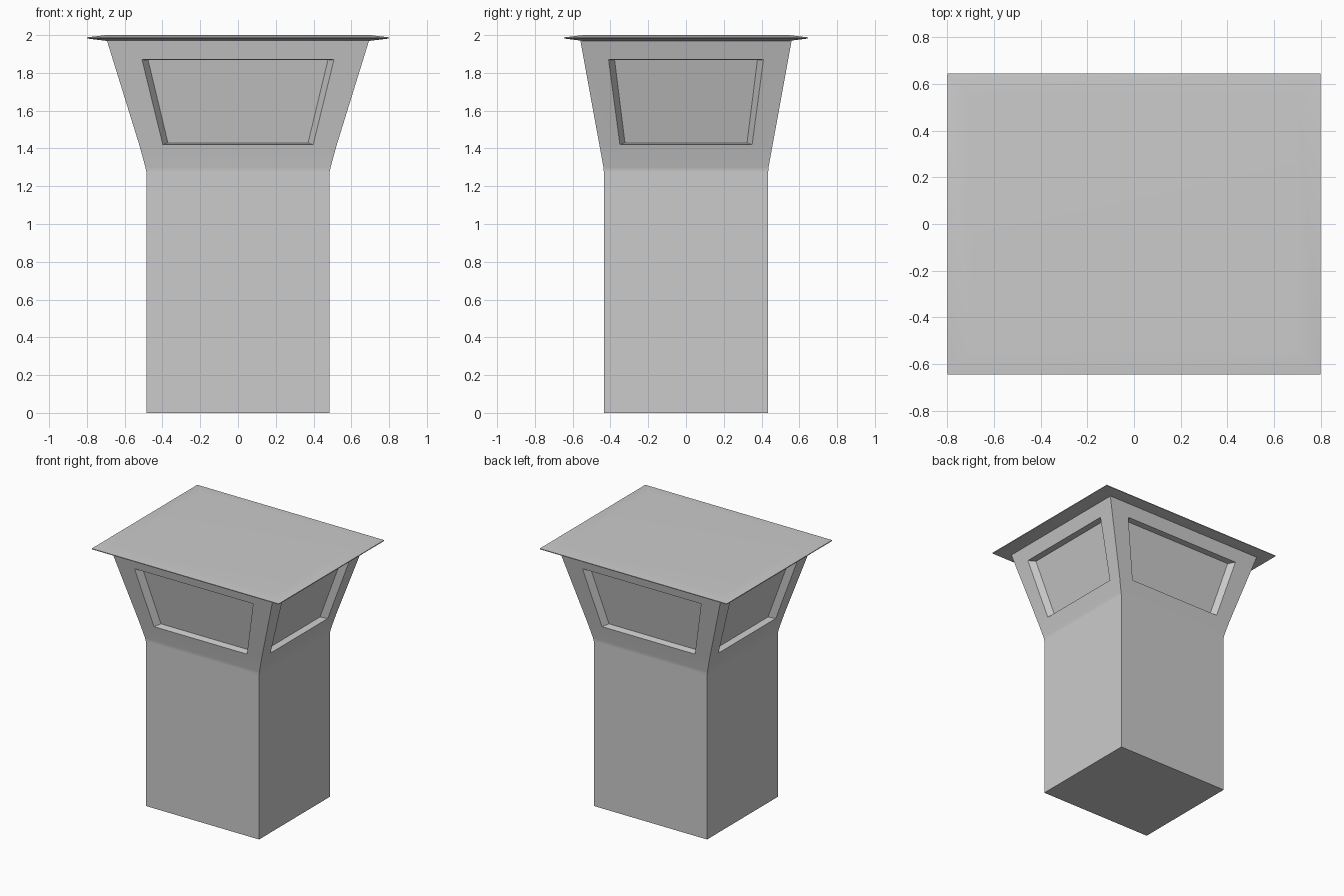
import bpy, bmesh

if "Cube" in bpy.data.objects:
    bpy.data.objects.remove(bpy.data.objects["Cube"])

def ring(bm, hx, hy, z):
    return [bm.verts.new((sx * hx, sy * hy, z)) for sx, sy in ((-1, -1), (1, -1), (1, 1), (-1, 1))]

def bridge(bm, a, b):
    for i in range(4):
        j = (i + 1) % 4
        bm.faces.new((a[i], a[j], b[j], b[i]))

def finish(bm, name):
    bmesh.ops.recalc_face_normals(bm, faces=bm.faces)
    me = bpy.data.meshes.new(name)
    bm.to_mesh(me)
    bm.free()
    ob = bpy.data.objects.new(name, me)
    bpy.context.collection.objects.link(ob)
    bpy.ops.object.select_all(action='DESELECT')
    bpy.context.view_layer.objects.active = ob
    ob.select_set(True)
    bpy.ops.object.shade_smooth_by_angle(angle=0.5)
    wn = ob.modifiers.new("weighted_normals", 'WEIGHTED_NORMAL')
    wn.keep_sharp = True
    return ob

# Column: straight shaft flaring out to the head
LOW, HIGH = (0.52, 0.457, 1.41), (0.695, 0.56, 1.975)
bm = bmesh.new()
rings = [ring(bm, *s) for s in ((0.485, 0.435, 0), (0.485, 0.435, 1.275),
                                (0.49, 0.437, 1.30), LOW, HIGH)]
bm.faces.new(rings[0])
bm.faces.new(rings[-1])
for a, b in zip(rings[:-2], rings[1:-1]):
    bridge(bm, a, b)

# Head walls, each with a recessed trapezoid window
def window_loop(bm, side, half_low, half_high, z0, z1, depth):
    axis = 1 if side % 2 == 0 else 0          # axis the wall faces along
    sign = -1 if side in (0, 3) else 1
    along = (1, 1, -1, -1)[side]              # direction of travel round the ring
    verts = []
    for u, z in ((-half_low, z0), (half_low, z0), (half_high, z1), (-half_high, z1)):
        t = (z - LOW[2]) / (HIGH[2] - LOW[2])
        co = [0, 0, z]
        co[axis] = sign * (LOW[axis] + t * (HIGH[axis] - LOW[axis]) - depth)
        co[1 - axis] = along * u
        verts.append(bm.verts.new(co))
    return verts

lo, hi = rings[-2], rings[-1]
for side in range(4):
    j = (side + 1) % 4
    wall = [lo[side], lo[j], hi[j], hi[side]]
    w0, w1 = ((0.398, 0.508), (0.35, 0.41))[side % 2]
    rim = window_loop(bm, side, w0, w1, 1.42, 1.87, 0)
    pane = window_loop(bm, side, w0 - 0.027, w1 - 0.032, 1.43, 1.868, 0.05)
    bridge(bm, wall, rim)
    bridge(bm, rim, pane)
    bm.faces.new(pane)
finish(bm, "column")

# Thin overhanging roof slab with tapered edges
bm = bmesh.new()
rings = [ring(bm, *s) for s in ((0.70, 0.55, 1.97), (0.80, 0.645, 1.982),
                                (0.80, 0.645, 1.988), (0.70, 0.545, 2.0))]
bm.faces.new(rings[0])
bm.faces.new(rings[-1])
for a, b in zip(rings[:-1], rings[1:]):
    bridge(bm, a, b)
finish(bm, "roof_slab")
